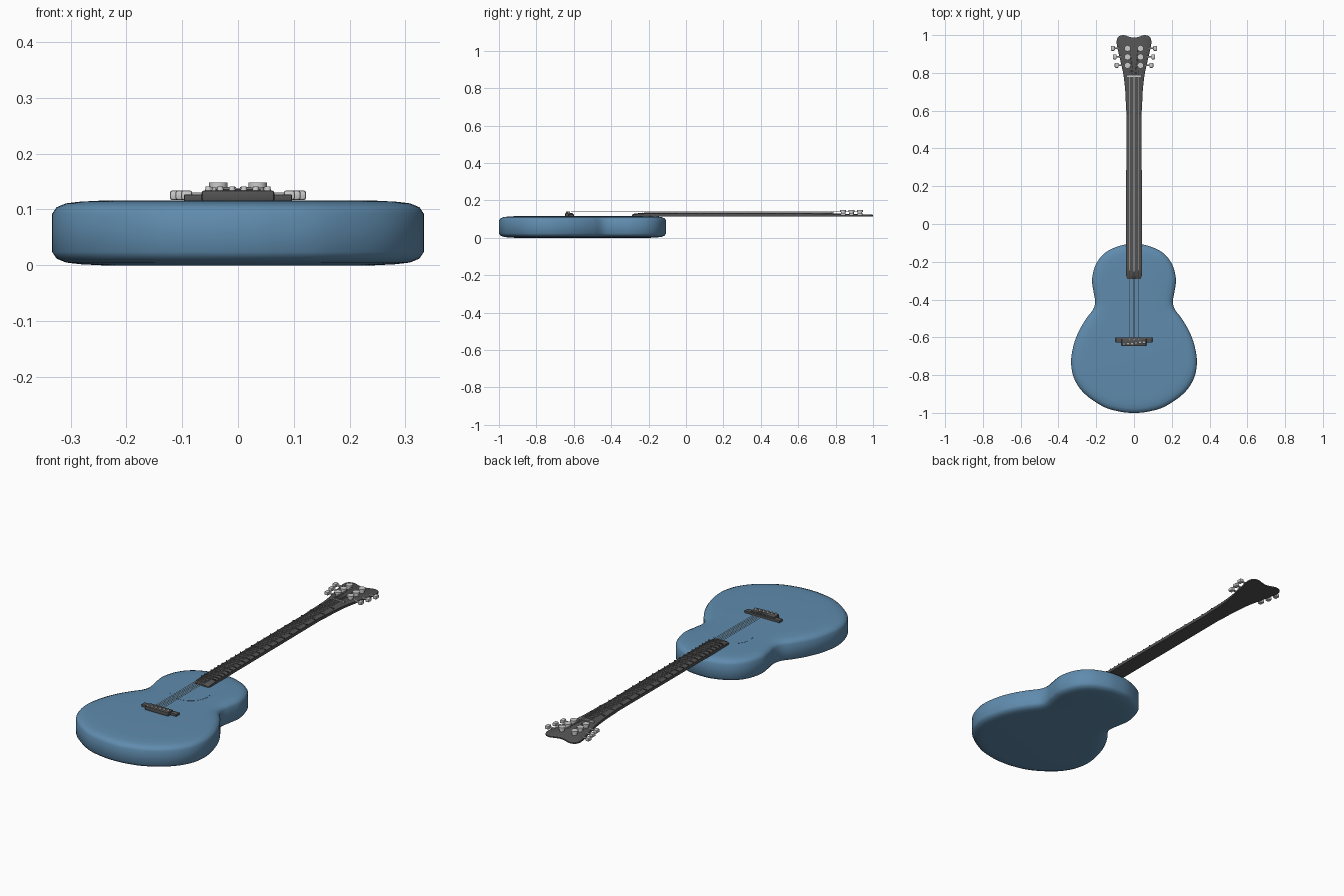
import bpy, bmesh, math
from mathutils import Vector

if "Cube" in bpy.data.objects:
    bpy.data.objects.remove(bpy.data.objects["Cube"])


def material(name, rgb):
    m = bpy.data.materials.new(name)
    m.diffuse_color = (*rgb, 1)
    m.use_nodes = True
    m.node_tree.nodes["Principled BSDF"].inputs["Base Color"].default_value = m.diffuse_color
    return m


BLUE = material("blue_finish", (0.115, 0.26, 0.42))
DARK = material("dark_wood", (0.085, 0.085, 0.085))


def finish(name, bm, mat=None):
    bmesh.ops.recalc_face_normals(bm, faces=bm.faces)
    me = bpy.data.meshes.new(name)
    bm.to_mesh(me)
    bm.free()
    ob = bpy.data.objects.new(name, me)
    bpy.context.collection.objects.link(ob)
    if mat:
        me.materials.append(mat)
    bpy.ops.object.select_all(action='DESELECT')
    ob.select_set(True)
    bpy.context.view_layer.objects.active = ob
    bpy.ops.object.shade_smooth_by_angle(angle=math.radians(35))
    return ob


def spline(pts, steps):
    """Catmull-Rom through a half outline that starts and ends on x = 0."""
    mir = lambda p: Vector((-p[0], p[1]))
    p = [mir(pts[1])] + [Vector(q) for q in pts] + [mir(pts[-2])]
    out = []
    for i in range(1, len(p) - 2):
        a, b, c, d = p[i - 1:i + 3]
        for s in range(steps):
            t = s / steps
            out.append(0.5 * (2 * b + (c - a) * t + (2 * a - 5 * b + 4 * c - d) * t * t
                              + (3 * b - a - 3 * c + d) * t ** 3))
    out.append(p[-2])
    return out + [mir(q) for q in out[-2:0:-1]]


def plate(name, outline, rings, mat, tilt=lambda y, k: 0):
    """Stack inset copies of an outline; rings are (inset, z, tilt weight)."""
    n = len(outline)
    normals = []
    for i in range(n):
        t = (outline[(i + 1) % n] - outline[i - 1]).normalized()
        normals.append(Vector((t.y, -t.x)))
    bm = bmesh.new()
    loops = []
    for inset, z, k in rings:
        row = []
        for p, nr in zip(outline, normals):
            q = p + nr * inset
            row.append(bm.verts.new((q.x, q.y, z + tilt(q.y, k))))
        loops.append(row)
    for a, b in zip(loops, loops[1:]):
        for i in range(n):
            j = (i + 1) % n
            bm.faces.new((a[i], a[j], b[j], b[i]))
    bm.faces.new(loops[0])
    bm.faces.new(loops[-1])
    return finish(name, bm, mat)


def add_box(bm, lo, hi, bevel=0):
    vs = bmesh.ops.create_cube(bm, size=1)["verts"]
    for v in vs:
        v.co = Vector([(l + h) / 2 + c * (h - l) for l, h, c in zip(lo, hi, v.co)])
    if bevel:
        es = list({e for v in vs for e in v.link_edges})
        bmesh.ops.bevel(bm, geom=es, offset=bevel, segments=2, affect='EDGES', profile=0.5)


def add_rod(bm, a, b, r, sides=8, r2=None):
    a, b = Vector(a), Vector(b)
    d = b - a
    vs = bmesh.ops.create_cone(bm, cap_ends=True, segments=sides, radius1=r,
                               radius2=r if r2 is None else r2, depth=d.length)["verts"]
    q = d.to_track_quat('Z', 'Y')
    for v in vs:
        v.co = q @ v.co + (a + b) / 2


# Body: figure-eight outline with softly domed edges
body = spline([(0, -.106), (.07, -.114), (.15, -.15), (.2, -.21), (.222, -.29), (.214, -.36),
               (.206, -.41), (.215, -.45), (.25, -.497), (.288, -.56), (.318, -.635),
               (.333, -.73), (.316, -.82), (.26, -.9), (.16, -.968), (.07, -.994), (0, -1)], 5)
edge = [(.09, 0), (.05, .002), (.025, .005), (.008, .012), (0, .024)]
plate("body", body, [(o, z, 0) for o, z in edge]
      + [(o, .116 - z, 0) for o, z in reversed(edge)], BLUE)

# Sound hole disc, nearly flush with the top
bm = bmesh.new()
add_rod(bm, (0, -.375, .112), (0, -.375, .1168), .093, 48)
finish("sound_hole", bm, BLUE)

# Neck with slightly arched fretboard, sloped at the body end
bm = bmesh.new()
prev = None
rows = []
for y, w, top in [(-.29, .036, .124), (-.275, .042, .130), (-.22, .042, .1345),
                  (.3, .041, .1355), (.785, .039, .1355)]:
    prof = [(-1, .115), (-1, top - .005), (-.7, top - .001), (0, top),
            (.7, top - .001), (1, top - .005), (1, .115)]
    rows.append([bm.verts.new((x * w, y, z)) for x, z in prof])
for a, b in zip(rows, rows[1:]):
    for i in range(len(a)):
        j = (i + 1) % len(a)
        bm.faces.new((a[i], a[j], b[j], b[i]))
bm.faces.new(rows[0])
bm.faces.new(rows[-1])
finish("neck", bm, DARK)

# Headstock: flared, notched tip, top surface tilting down
head = spline([(0, .986), (.025, .991), (.055, 1), (.082, .992), (.092, .965), (.086, .925),
               (.07, .855), (.056, .79), (.046, .7), (.041, .6), (.03, .58), (0, .58)], 4)
plate("headstock", head, [(0, .115, 0), (0, .1295, 1), (.002, .132, 1), (.006, .1335, 1)],
      DARK, lambda y, k: -k * .025 * (y - .65))

# Nut
bm = bmesh.new()
add_box(bm, (-.04, .779, .13), (.04, .788, .1385))
finish("nut", bm)

# Frets by equal-tempered spacing
bm = bmesh.new()
for i in range(1, 23):
    y = .78 - 1.41 * (1 - 2 ** (-i / 12))
    add_box(bm, (-.04, y - .0015, .129), (.04, y + .0015, .1365))
finish("frets", bm, DARK)

# Bridge: wide bar plus slanted saddle block
bm = bmesh.new()
add_box(bm, (-.097, -.627, .113), (.097, -.6, .127), .003)
add_box(bm, (-.065, -.646, .113), (.065, -.605, .134), .004)
finish("bridge", bm, DARK)

# Bridge pins and strings
pins, strings = bmesh.new(), bmesh.new()
posts = [(-.035, .84), (-.035, .885), (-.035, .93), (.035, .93), (.035, .885), (.035, .84)]
for i in range(6):
    u = i / 2.5 - 1
    y = -.631 + .005 * u
    add_rod(pins, (u * .053, y, .128), (u * .053, y, .141), .007, 12, .005)
    x = u * .022
    path = [(x, -.615, .1385), (x, .785, .1395), (posts[i][0] * .6, posts[i][1], .1395)]
    for a, b in zip(path, path[1:]):
        add_rod(strings, a, b, .0012, 6)
finish("bridge_pins", pins)
finish("strings", strings)

# Tuning posts on the face and tuner buttons at the sides
post_bm, tuner_bm = bmesh.new(), bmesh.new()
for (x, y) in posts:
    s = math.copysign(1, x)
    add_rod(post_bm, (x, y, .12), (x, y, .139), .012, 16)
    add_rod(post_bm, (x, y, .139), (x, y, .148), .0165, 16)
    inner = .066 + (y - .84) * .22
    add_rod(tuner_bm, (s * (inner - .01), y, .1255), (s * (inner + .022), y, .1255), .005, 10)
    add_box(tuner_bm, *[(min(s * (inner + .016), s * (inner + .036)), y - .013, .117),
                        (max(s * (inner + .016), s * (inner + .036)), y + .013, .134)], .004)
finish("tuning_posts", post_bm)
finish("tuner_buttons", tuner_bm)
